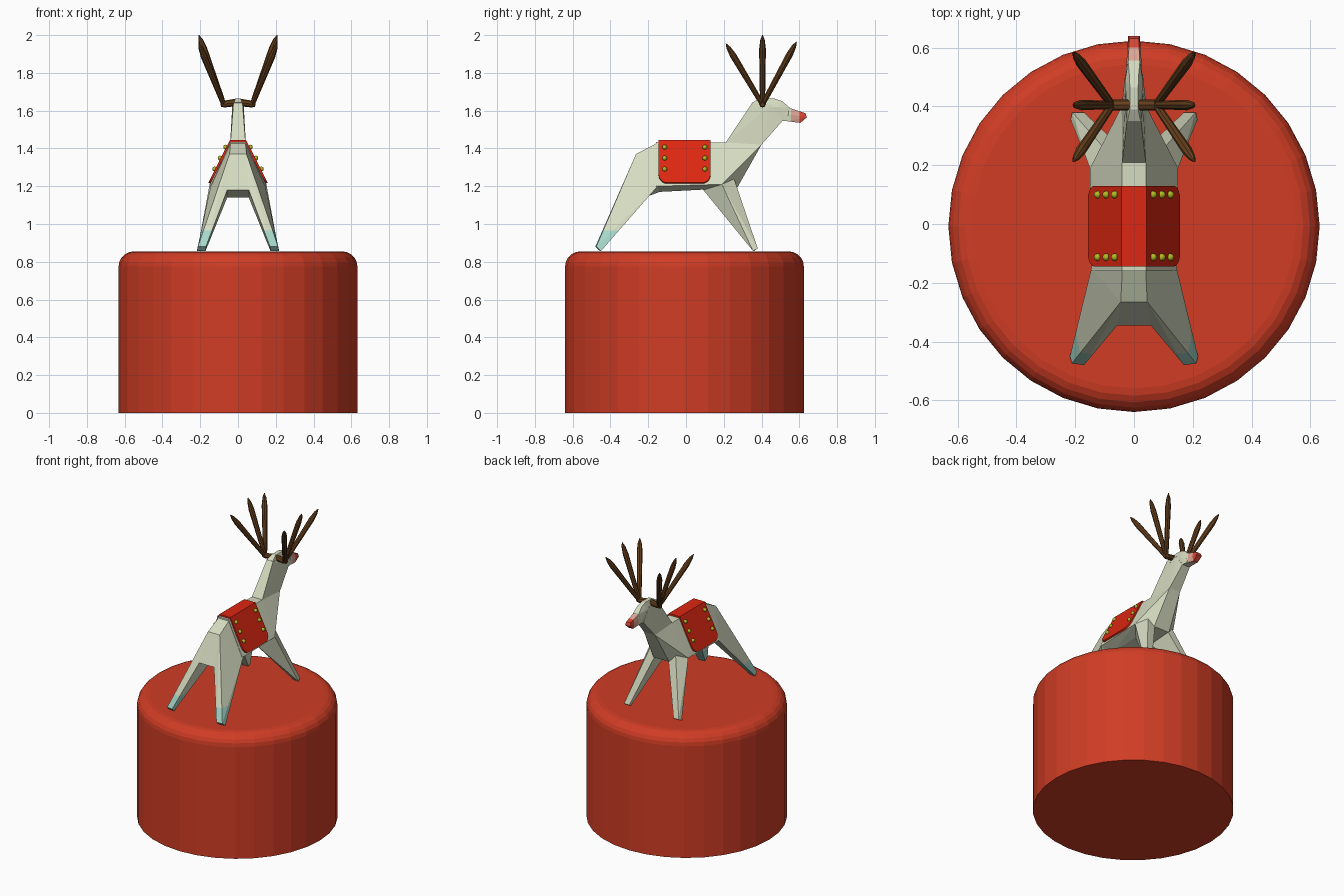
import bpy, bmesh, math
from mathutils import Vector

if "Cube" in bpy.data.objects:
    bpy.data.objects.remove(bpy.data.objects["Cube"])


def material(name, rgb):
    m = bpy.data.materials.new(name)
    m.diffuse_color = (*rgb, 1)
    m.use_nodes = True
    m.node_tree.nodes["Principled BSDF"].inputs["Base Color"].default_value = m.diffuse_color
    return m


DRUM = material("drum red", (0.63, 0.046, 0.018))
CREAM = material("pale cream", (0.67, 0.71, 0.53))
TEAL = material("pale teal", (0.38, 0.68, 0.58))
PINK = material("muzzle pink", (0.74, 0.38, 0.3))
NOSE = material("nose red", (0.68, 0.06, 0.035))
CLOTH = material("blanket red", (0.72, 0.02, 0.006))
BROWN = material("antler brown", (0.13, 0.05, 0.012))
STUD = material("stud yellow green", (0.45, 0.5, 0.015))


def finish(bm, name, *mats):
    bmesh.ops.recalc_face_normals(bm, faces=bm.faces[:])
    me = bpy.data.meshes.new(name)
    bm.to_mesh(me)
    bm.free()
    ob = bpy.data.objects.new(name, me)
    bpy.context.collection.objects.link(ob)
    for m in mats:
        me.materials.append(m)
    return ob


def hull(name, pts, mats=(CREAM,), mirror=True, cuts=(), axis=2, rule=None):
    """Faceted solid around a few points; optional cuts along an axis for colour bands."""
    bm = bmesh.new()
    for x, y, z in pts:
        bm.verts.new((x, y, z))
        if mirror:
            bm.verts.new((-x, y, z))
    res = bmesh.ops.convex_hull(bm, input=bm.verts[:])
    junk = {g for g in res["geom_interior"] + res["geom_unused"]
            if isinstance(g, bmesh.types.BMVert)}
    bmesh.ops.delete(bm, geom=list(junk), context='VERTS')
    bmesh.ops.dissolve_limit(bm, angle_limit=0.02, verts=bm.verts[:], edges=bm.edges[:])
    normal = Vector([1 if i == axis else 0 for i in range(3)])
    for c in cuts:
        bmesh.ops.bisect_plane(bm, geom=bm.verts[:] + bm.edges[:] + bm.faces[:],
                               plane_co=normal * c, plane_no=normal)
    if rule:
        for f in bm.faces:
            f.material_index = rule(f.calc_center_median()[axis])
    return finish(bm, name, *mats)


# Drum with rounded top rim
bm = bmesh.new()
bmesh.ops.create_cone(bm, cap_ends=True, segments=32, radius1=0.632, radius2=0.632, depth=0.855)
bmesh.ops.translate(bm, verts=bm.verts[:], vec=(0, -0.008, 0.4275))
rim = [e for e in bm.edges if all(v.co.z > 0.85 for v in e.verts)]
bmesh.ops.bevel(bm, geom=rim, offset=0.08, segments=5, profile=0.5, affect='EDGES')
finish(bm, "drum", DRUM)

# Torso, pelvis and chest
hull("torso", [(0.04, -0.16, 1.435), (0.04, 0.21, 1.432), (0.145, -0.16, 1.2),
               (0.15, 0.19, 1.21), (0.07, -0.14, 1.17), (0.07, 0.09, 1.182)])
hull("pelvis", [(0.04, -0.16, 1.425), (0.045, -0.265, 1.37), (0.057, -0.345, 1.18),
                (0.057, -0.22, 1.14), (0.145, -0.15, 1.2), (0.07, -0.14, 1.17)])
hull("chest", [(0.04, 0.21, 1.432), (0.042, 0.40, 1.42), (0.15, 0.19, 1.21),
               (0.06, 0.27, 1.19), (0.07, 0.09, 1.182)])

# Legs
for side, s in (("left", -1), ("right", 1)):
    rear = [(0.04, -0.16, 1.425), (0.045, -0.265, 1.37), (0.057, -0.345, 1.18),
            (0.057, -0.22, 1.14), (0.145, -0.15, 1.2),
            (0.17, -0.48, 0.88), (0.212, -0.475, 0.88),
            (0.172, -0.455, 0.857), (0.218, -0.45, 0.857)]
    hull("rear_leg_" + side, [(s * x, y, z) for x, y, z in rear], (CREAM, TEAL), False,
         cuts=(0.965,), rule=lambda z: int(z < 0.965))
    front = [(0.06, 0.09, 1.182), (0.055, 0.27, 1.19), (0.15, 0.19, 1.21),
             (0.045, 0.34, 1.32), (0.05, 0.2, 1.4),
             (0.17, 0.38, 0.87), (0.21, 0.38, 0.87),
             (0.172, 0.36, 0.857), (0.216, 0.355, 0.857)]
    front.pop(3)
    hull("front_leg_" + side, [(s * x, y, z) for x, y, z in front], mirror=False)

# Neck, skull and muzzle
hull("neck", [(0.04, 0.21, 1.432), (0.042, 0.40, 1.42), (0.024, 0.35, 1.64),
              (0.03, 0.51, 1.545), (0.03, 0.45, 1.63)])
hull("skull", [(0.022, 0.35, 1.642), (0.014, 0.39, 1.664), (0.014, 0.465, 1.665),
               (0.03, 0.38, 1.62), (0.03, 0.49, 1.62), (0.016, 0.51, 1.65),
               (0.02, 0.55, 1.615), (0.028, 0.51, 1.546), (0.025, 0.55, 1.545)])
hull("muzzle", [(0.02, 0.545, 1.615), (0.026, 0.545, 1.58), (0.024, 0.53, 1.545),
                (0.016, 0.632, 1.587), (0.02, 0.64, 1.565), (0.016, 0.605, 1.535)],
     (CREAM, PINK, NOSE), cuts=(0.557, 0.6), axis=1,
     rule=lambda y: 2 if y > 0.6 else int(y > 0.557))


# Antlers: tapered rods
def rod(bm, a, b, stations, sides=8):
    """Loft round rings (fraction, radius) from a to b."""
    a, b = Vector(a), Vector(b)
    q = (b - a).to_track_quat('Z', 'Y')
    rings = []
    for t, r in stations:
        rings.append([bm.verts.new(a.lerp(b, t) + q @ Vector(
            (r * math.cos(i * math.tau / sides), r * math.sin(i * math.tau / sides), 0)))
            for i in range(sides)])
    for p, n in zip(rings, rings[1:]):
        for i in range(sides):
            j = (i + 1) % sides
            bm.faces.new((p[i], p[j], n[j], n[i]))
    bm.faces.new(rings[0])
    bm.faces.new(rings[-1])


for side, s in (("left", -1), ("right", 1)):
    bm = bmesh.new()
    root = (s * 0.075, 0.405, 1.632)
    rod(bm, (0, 0.405, 1.645), (s * 0.092, 0.405, 1.632), [(0, 0.02), (0.8, 0.018), (1, 0.011)])
    for tip in ((0.207, 0.405, 2.0), (0.207, 0.585, 1.965), (0.207, 0.212, 1.955)):
        rod(bm, root, (s * tip[0], tip[1], tip[2]),
            [(0, 0.012), (0.1, 0.014), (0.8, 0.018), (0.93, 0.012), (1, 0.002)])
    ob = finish(bm, "antler_" + side, BROWN)

# Saddle blanket: flat strip on the back and two flaps with rounded corners
Y0, Y1, ZT, ZB, R = -0.145, 0.13, 1.438, 1.215, 0.045


def flap_x(z):
    return 0.038 + (ZT - z) * 0.5


bm = bmesh.new()
tops = []
for s in (-1, 1):
    outline = [(Y0, ZT)]
    for cy, start in ((Y0 + R, 180), (Y1 - R, 270)):
        for k in range(6):
            a = math.radians(start + 18 * k)
            outline.append((cy + R * math.cos(a), ZB + R + R * math.sin(a)))
    outline.append((Y1, ZT))
    vs = [bm.verts.new((s * flap_x(z), y, z)) for y, z in outline]
    bm.faces.new(vs if s > 0 else vs[::-1])
    tops.append((vs[0], vs[-1]))
(a, b), (c, d) = tops
bm.faces.new((a, c, d, b))
blanket = finish(bm, "blanket", CLOTH)
if blanket.data.polygons[-1].normal.z < 0:
    blanket.data.flip_normals()
mod = blanket.modifiers.new("thickness", 'SOLIDIFY')
mod.thickness, mod.offset = 0.012, 0.4

# Blanket studs
bm = bmesh.new()
for s in (-1, 1):
    for y in (-0.113, 0.1):
        for z in (1.403, 1.345, 1.287):
            new = bmesh.ops.create_uvsphere(bm, u_segments=10, v_segments=6, radius=0.013)
            bmesh.ops.translate(bm, verts=new["verts"], vec=(s * (flap_x(z) + 0.01), y, z + 0.004))
for f in bm.faces:
    f.smooth = True
finish(bm, "blanket_studs", STUD)
